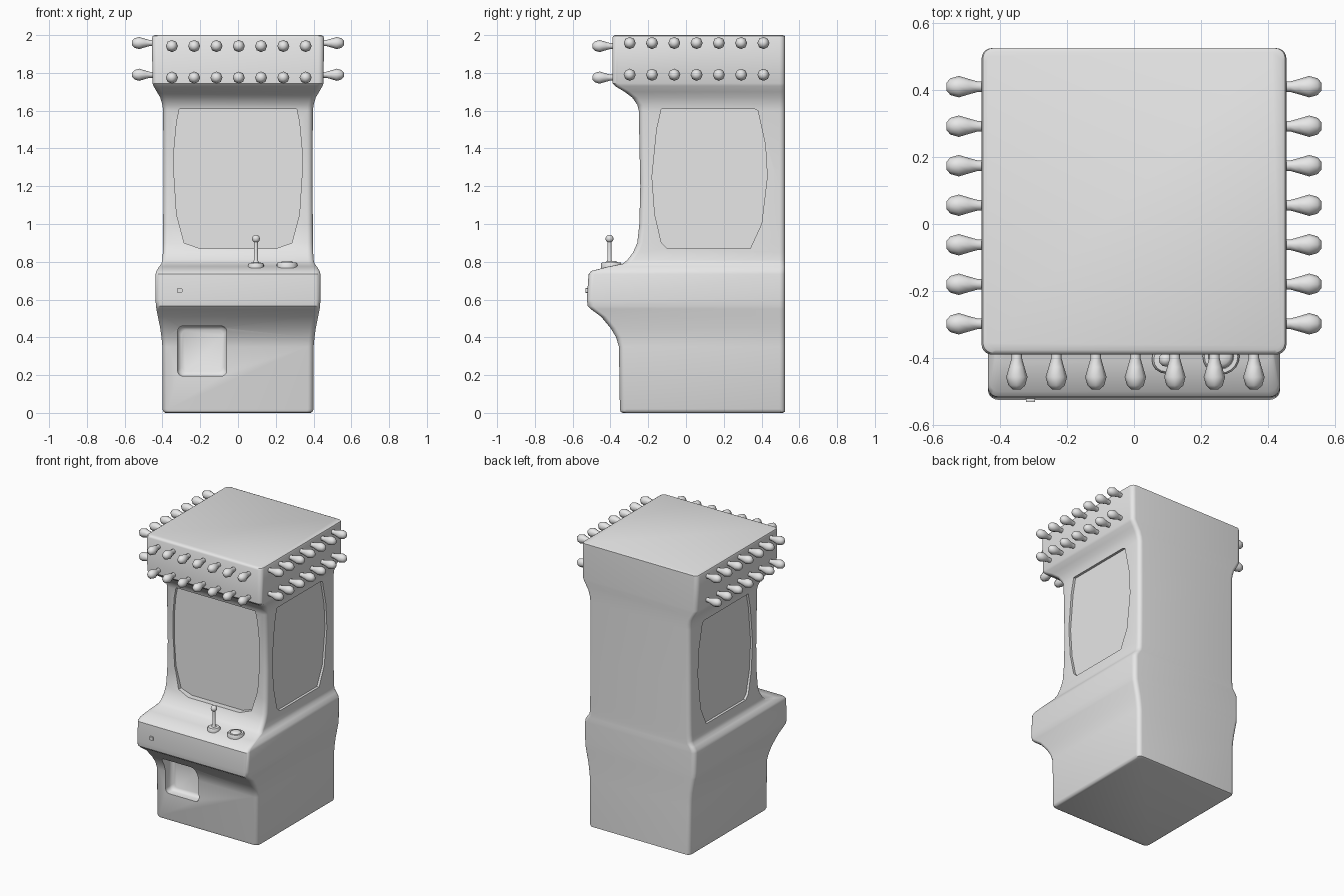
import bpy, bmesh, math
from mathutils import Matrix, Vector

default_cube = bpy.data.objects.get("Cube")
if default_cube:
    bpy.data.objects.remove(default_cube, do_unlink=True)

grey = bpy.data.materials.new("light grey")
grey.use_nodes = True
grey.diffuse_color = (0.8, 0.8, 0.8, 1)
grey.node_tree.nodes["Principled BSDF"].inputs["Base Color"].default_value = grey.diffuse_color

BACK = 0.525


def finish(name, bm, angle=40):
    """Turn a bmesh into a smooth shaded object."""
    bmesh.ops.recalc_face_normals(bm, faces=bm.faces)
    mesh = bpy.data.meshes.new(name)
    bm.to_mesh(mesh)
    bm.free()
    mesh.materials.append(grey)
    obj = bpy.data.objects.new(name, mesh)
    bpy.context.collection.objects.link(obj)
    smooth(obj, angle)
    return obj


def smooth(obj, angle):
    bpy.ops.object.select_all(action='DESELECT')
    obj.select_set(True)
    bpy.context.view_layer.objects.active = obj
    bpy.ops.object.shade_smooth_by_angle(angle=math.radians(angle))


def loft(bm, rings):
    """Bridge closed rings of points and cap both ends."""
    loops = [[bm.verts.new(p) for p in ring] for ring in rings]
    for low, high in zip(loops, loops[1:]):
        for i in range(len(low)):
            j = (i + 1) % len(low)
            bm.faces.new((low[i], low[j], high[j], high[i]))
    bm.faces.new(loops[0][::-1])
    bm.faces.new(loops[-1])


def rounded_rect(x0, x1, y0, y1, r, steps=5):
    """Outline of a rectangle with rounded corners."""
    corners = [(x1 - r, y1 - r), (x0 + r, y1 - r), (x0 + r, y0 + r), (x1 - r, y0 + r)]
    points = []
    for quarter, (cx, cy) in enumerate(corners):
        for s in range(steps + 1):
            a = (quarter + s / steps) * math.pi / 2
            points.append((cx + r * math.cos(a), cy + r * math.sin(a)))
    return points


def turned(bm, profile, origin, axis, sides):
    """Revolve (radius, distance) pairs around an axis."""
    turn = Matrix.Translation(origin) @ Vector((0, 0, 1)).rotation_difference(Vector(axis)).to_matrix().to_4x4()
    ring = [i * math.tau / sides for i in range(sides)]
    loft(bm, [[turn @ Vector((r * math.cos(a), r * math.sin(a), d)) for a in ring]
              for r, d in profile])


def cut(body, cutter):
    """Carve a shape out of the cabinet, then discard the cutter."""
    cutter.hide_render = True
    mod = body.modifiers.new("recess", 'BOOLEAN')
    mod.operation = 'DIFFERENCE'
    mod.solver = 'EXACT'
    mod.object = cutter
    bpy.context.view_layer.objects.active = body
    bpy.ops.object.modifier_apply(modifier=mod.name)
    bpy.data.objects.remove(cutter, do_unlink=True)


# Cabinet: height, half width and front depth of each section
sections = [
    (0, .385, -.335), (.006, .394, -.346), (.02, .4, -.35), (.35, .4, -.355),
    (.4, .405, -.37), (.45, .412, -.4), (.51, .424, -.45), (.55, .432, -.505),
    (.565, .435, -.52), (.6, .436, -.525), (.735, .436, -.516), (.752, .432, -.5),
    (.775, .417, -.41), (.79, .405, -.335), (.81, .4, -.31), (.85, .398, -.28),
    (.9, .397, -.258), (1, .396, -.247), (1.2, .395, -.242), (1.6, .396, -.25),
    (1.63, .4, -.257), (1.67, .412, -.285), (1.7, .43, -.325), (1.73, .447, -.375),
    (1.745, .453, -.388), (1.985, .455, -.39), (1.995, .451, -.385), (2, .442, -.376)]
bm = bmesh.new()
rings = []
for z, half, front in sections:
    back = BACK - (.012 if z in (0, 2) else 0)
    rings.append([(x, y, z) for x, y in rounded_rect(-half, half, front, back, .03)])
loft(bm, rings)
cabinet = finish("cabinet", bm)

# Recessed screens: barrel outlines on the front and both sides
front_outline = [(.31, 1.61), (.325, 1.54), (.338, 1.4), (.338, 1.25), (.325, 1.05),
                 (.285, .9), (.2, .87)]
front_outline += [(-x, z) for x, z in reversed(front_outline)]
side_outline = [(-.13, 1.61), (-.155, 1.5), (-.18, 1.25), (-.165, 1.05), (-.13, .9),
                (-.1, .87), (.34, .87), (.4, 1), (.43, 1.25), (.42, 1.42), (.38, 1.6),
                (.36, 1.61)]
bm = bmesh.new()
loft(bm, [[(x, y, z) for x, z in front_outline] for y in (-.45, -.23)])
cut(cabinet, finish("front_screen_cutter", bm))
for side in (1, -1):
    bm = bmesh.new()
    loft(bm, [[(side * x, y, z) for y, z in side_outline] for x in (.5, .38)])
    cut(cabinet, finish("side_screen_cutter", bm))

# Coin return recess with a softened inner edge
bm = bmesh.new()
rings = []
for y, inset in ((-.6, 0), (-.31, 0), (-.295, .006), (-.285, .02)):
    outline = rounded_rect(-.32 + inset, -.06 - inset, .195 + inset, .46 - inset, .03)
    rings.append([(x, y, z) for x, z in outline])
loft(bm, rings)
cut(cabinet, finish("coin_return_cutter", bm))
smooth(cabinet, 35)

# Small coin button on the console front
bm = bmesh.new()
loft(bm, [[(x, y, z) for x, z in rounded_rect(-.323, -.295, .636, .66, .004, 2)]
          for y in (-.51, -.531)])
finish("coin_button", bm)

# Joystick
bm = bmesh.new()
turned(bm, [(.042, 0), (.042, .018), (.036, .026), (.016, .028), (.011, .04), (.01, .14)],
       (.095, -.405, .768), (0, 0, 1), 16)
finish("joystick_stick", bm)
bm = bmesh.new()
bmesh.ops.create_uvsphere(bm, u_segments=12, v_segments=8, radius=.021,
                          matrix=Matrix.Translation((.095, -.405, .922)))
finish("joystick_ball", bm, 60)

# Push button
bm = bmesh.new()
turned(bm, [(.055, 0), (.055, .02), (.05, .027), (.038, .027), (.036, .02),
            (.034, .028), (.025, .035), (.01, .037)],
       (.26, -.395, .768), (0, 0, 1), 20)
finish("push_button", bm)

# Marquee bulbs in two rows on the front and both sides
bulb = [(.016, -.01), (.016, .015), (.023, .04), (.032, .07), (.025, .095), (.012, .107)]


def bulb_row(name, start, step, axis, heights):
    bm = bmesh.new()
    for z in heights:
        for i in range(7):
            spot = Vector((*start, z)) + Vector(step) * i
            turned(bm, bulb, spot, axis, 8)
    finish(name, bm, 60)


bulb_row("front_bulbs", (-.35, -.387), (.118, 0, 0), (0, -1, 0), (1.942, 1.775))
for name, side in (("left_bulbs", 1), ("right_bulbs", -1)):
    bulb_row(name, (side * .453, -.298), (0, .118, 0), (side, 0, 0), (1.958, 1.79))
